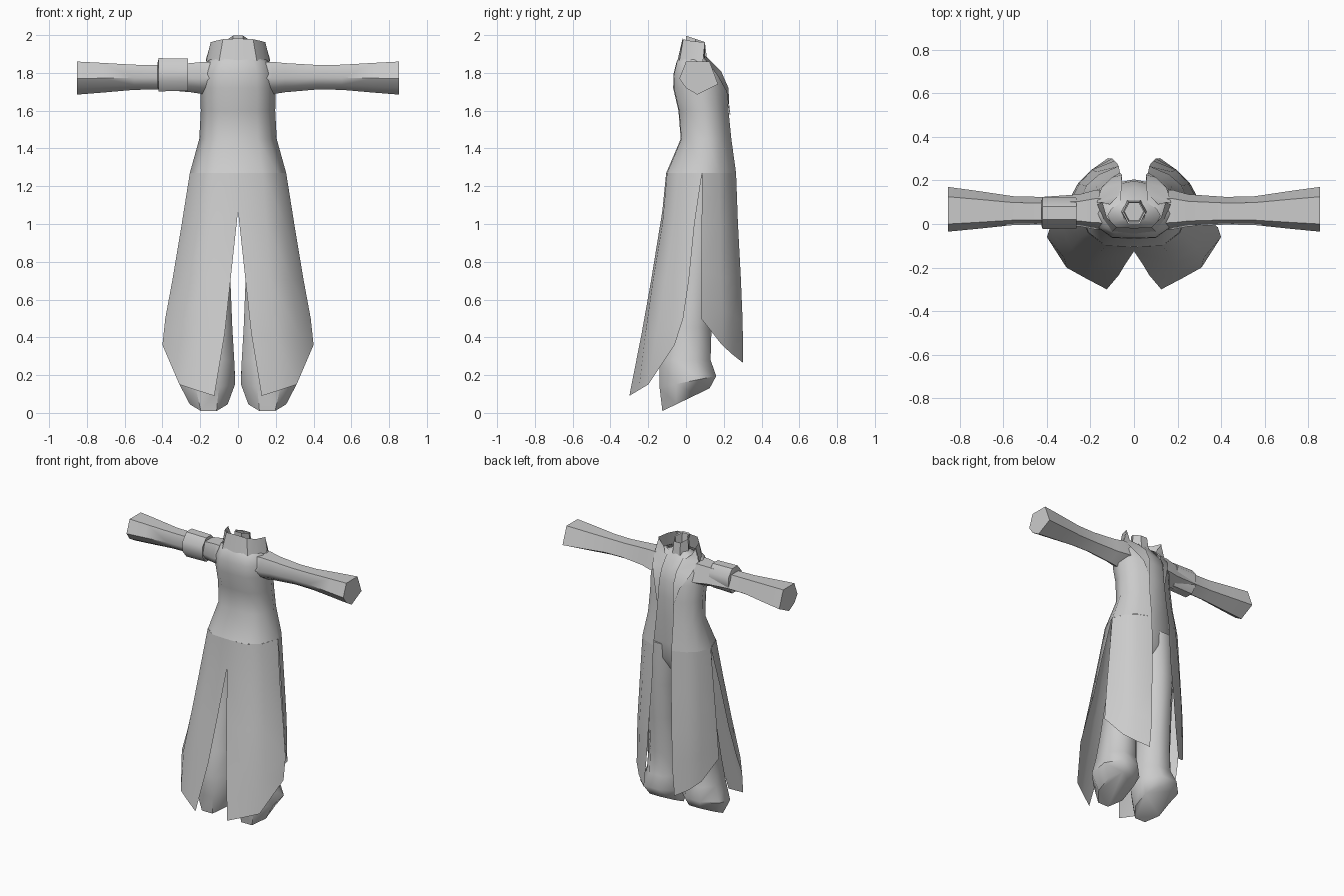
import bpy, bmesh, math
from mathutils import Vector

cloth = bpy.data.materials.new("grey_cloth")
cloth.diffuse_color = (0.6, 0.6, 0.6, 1)


def loft(name, rings, closed=True, caps=(False, False), mirror=False, angle=50):
    """Skin a list of equal-length point rows; rows may be open strips."""
    bm = bmesh.new()
    rows = [[bm.verts.new(p) for p in r] for r in rings]
    n = len(rows[0])
    for a, b in zip(rows, rows[1:]):
        for i in range(n if closed else n - 1):
            j = (i + 1) % n
            bm.faces.new((a[i], a[j], b[j], b[i]))
    if caps[0]:
        bm.faces.new(rows[0])
    if caps[1]:
        bm.faces.new(rows[-1])
    bmesh.ops.recalc_face_normals(bm, faces=bm.faces)
    if not closed:
        # open cloth faces away from the body axis
        out = 0
        for f in bm.faces:
            c = f.calc_center_median()
            out += f.normal.dot(Vector((c.x, c.y - 0.08, 0))) * f.calc_area()
        if out < 0:
            bmesh.ops.reverse_faces(bm, faces=bm.faces)
    me = bpy.data.meshes.new(name)
    bm.to_mesh(me)
    bm.free()
    me.materials.append(cloth)
    ob = bpy.data.objects.new(name, me)
    bpy.context.collection.objects.link(ob)
    if mirror:
        m = ob.modifiers.new("mirror", 'MIRROR')
        m.use_clip = True
    bpy.ops.object.select_all(action='DESELECT')
    ob.select_set(True)
    bpy.context.view_layer.objects.active = ob
    bpy.ops.object.shade_smooth_by_angle(angle=math.radians(angle))
    return ob


def oval(cx, cy, z, rx, ry, n=8, slope=0.0, turn=0.5):
    """Horizontal polygon ring, tilted along y by slope."""
    k = 1 / math.cos(math.pi / n) if turn else 1
    pts = []
    for i in range(n):
        a = 2 * math.pi * (i + turn) / n
        y = ry * k * math.sin(a)
        pts.append((cx + rx * k * math.cos(a), cy + y, z + slope * y))
    return pts


# Half cross-section of the garment: width and depth fractions
SECTION = [(0, 0), (.51, .014), (.82, .18), (1, .52), (.86, .76), (.63, .9)]


def half_ring(z, w, yb, yf, xo, drop=0.0):
    pts = [(w * u, yb + (yf - yb) * v, z) for u, v in SECTION]
    return pts + [(xo, yf, z - drop)]


# Coat body, open down the +y side
coat = [(1.885, .12, -.03, .10, .06), (1.86, .165, -.05, .135, .06),
        (1.80, .195, -.065, .19, .055), (1.72, .20, -.068, .218, .055),
        (1.60, .197, -.04, .225, .06), (1.45, .205, -.028, .24, .065),
        (1.27, .255, -.105, .265, .07)]
loft("coat_body", [half_ring(*r) for r in coat], closed=False, mirror=True)

# Inner shirt and hips, closed at the centre and tapering to the crotch
shirt = [(1.90, .055, .01, .10, 0), (1.87, .12, -.02, .12, 0),
         (1.80, .18, -.045, .17, 0), (1.72, .185, -.05, .198, 0),
         (1.60, .18, -.02, .205, 0), (1.45, .185, -.01, .20, 0),
         (1.27, .215, -.05, .19, 0), (1.15, .20, -.03, .18, 0),
         (1.06, .12, .03, .13, 0)]
loft("shirt", [half_ring(*r) for r in shirt], closed=False, mirror=True)

# Long tail panels on the -y side, columns from slit to outer edge
tail = [
    [(0, -.105, 1.27), (0, -.125, 1.07), (.04, -.185, .70), (.07, -.235, .42), (.125, -.30, .09)],
    [(.13, -.10, 1.27), (.15, -.125, 1.0), (.17, -.175, .70), (.195, -.215, .42), (.22, -.25, .12)],
    [(.21, -.04, 1.27), (.25, -.065, 1.0), (.285, -.11, .70), (.32, -.155, .42), (.31, -.20, .15)],
    [(.255, .085, 1.27), (.298, .045, 1.0), (.348, .015, .70), (.385, -.015, .50), (.40, -.06, .36)],
]
loft("rear_tail", tail, closed=False, mirror=True)

# Shorter open panels on the +y side
flap = [
    [(.07, .265, 1.27), (.075, .275, 1.0), (.09, .29, .72), (.10, .30, .48), (.12, .302, .265)],
    [(.16, .226, 1.27), (.175, .24, 1.0), (.19, .25, .72), (.195, .25, .52), (.20, .245, .31)],
    [(.22, .175, 1.27), (.235, .18, 1.0), (.25, .185, .72), (.253, .19, .55), (.255, .19, .36)],
    [(.255, .085, 1.27), (.277, .083, 1.0), (.297, .08, .75), (.307, .08, .62), (.315, .08, .50)],
]
loft("front_flap", flap, closed=False, mirror=True)

# Trouser legs ending in sloped feet
leg = [(.115, .08, 1.25, .11, .10, 8, 0), (.13, .07, .95, .105, .105, 8, 0),
       (.14, .045, .70, .10, .105, 8, 0), (.14, .01, .45, .11, .125, 8, 0),
       (.145, -.005, .28, .125, .135, 8, 0), (.163, .01, .165, .148, .15, 8, .2),
       (.155, 0, .07, .10, .125, 8, .48)]
loft("leg", [oval(*r) for r in leg], caps=(True, True), mirror=True)

# Sleeves: one section scaled along the arm
SLEEVE = [(-.085, -.02), (-.05, .07), (.075, .07), (.12, -.05), (.01, -.105), (-.05, -.07)]


def sleeve_ring(x, sy, sz, cy=.05, cz=1.79):
    return [(x, cy + y * sy, cz + z * sz) for y, z in SLEEVE]


arm = [(.10, .9, .95), (.18, .88, .98), (.25, .72, .88), (.42, .62, .74),
       (.55, .64, .76), (.72, .85, .90), (.853, 1, 1)]
loft("sleeve", [sleeve_ring(*r) for r in arm], caps=(True, True), mirror=True)

# Band around one upper arm
band = []
for x, r in [(-.27, .065), (-.265, .082), (-.42, .085), (-.425, .065)]:
    band.append([(x, .05 + r * .93 * math.cos(a), 1.79 + r * 1.12 * math.sin(a))
                 for a in [math.pi * (i + .5) / 4 for i in range(8)]])
loft("arm_band", band, caps=(True, True), angle=40)

# Standing collar open towards +y
collar = [[(0, -.045, 1.865), (.10, -.035, 1.862), (.14, .02, 1.86), (.168, .09, 1.86)],
          [(0, -.018, 1.982), (.08, -.015, 1.978), (.125, .03, 1.968), (.145, .10, 1.962)]]
loft("collar", collar, closed=False, mirror=True, angle=30)

# Lapels folding down from the collar
lapel = [[(.145, .10, 1.955), (.17, .10, 1.87), (.15, .165, 1.79), (.10, .215, 1.70), (.065, .235, 1.58)],
         [(.11, .09, 1.90), (.07, .13, 1.865), (.06, .185, 1.81), (.055, .225, 1.72), (.06, .231, 1.58)]]
loft("lapel", lapel, closed=False, mirror=True, angle=30)

# Hollow neck with a slanted rim
neck = [oval(0, .06, 1.85, .062, .062, 6, 0, 0), oval(0, .05, 1.98, .052, .058, 6, -.34, 0),
        oval(0, .052, 1.976, .045, .05, 6, -.34, 0), oval(0, .06, 1.91, .045, .05, 6, 0, 0)]
loft("neck", neck, caps=(False, True), angle=30)
